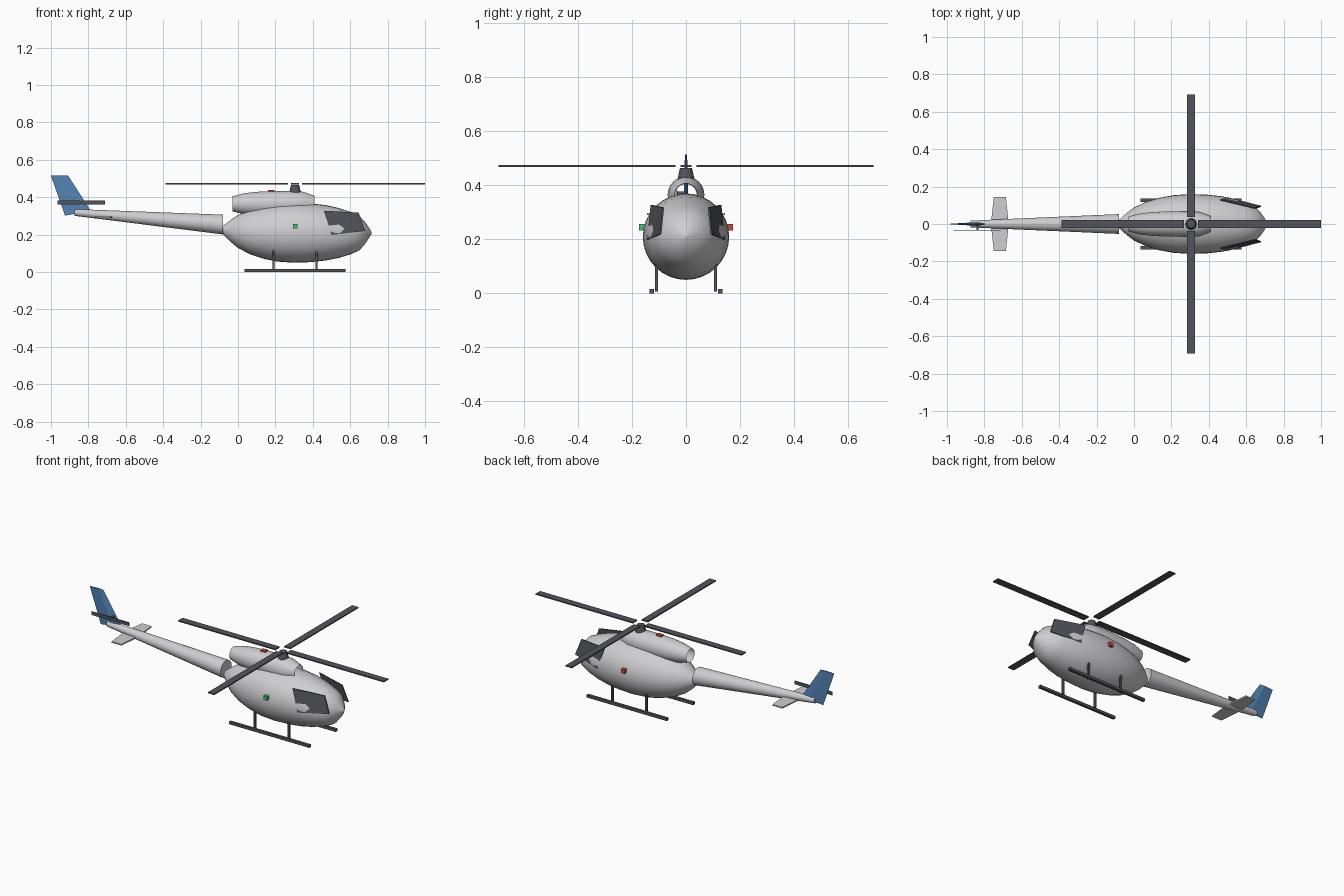
import bpy, bmesh, math
from mathutils import Vector

cube = bpy.data.objects.get("Cube")
if cube:
    bpy.data.objects.remove(cube, do_unlink=True)


def material(name, r, g, b):
    m = bpy.data.materials.new(name)
    m.use_nodes = True
    m.diffuse_color = (r, g, b, 1)
    m.node_tree.nodes["Principled BSDF"].inputs["Base Color"].default_value = (r, g, b, 1)
    return m


GREY = material("light grey paint", 0.62, 0.62, 0.64)
DARK = material("dark grey", 0.085, 0.09, 0.105)
BLUE = material("blue paint", 0.085, 0.23, 0.47)
GREEN = material("green light", 0.05, 0.55, 0.2)
RED = material("red light", 0.6, 0.07, 0.06)


def finish(name, bm, mat, smooth=False):
    bmesh.ops.recalc_face_normals(bm, faces=bm.faces)
    mesh = bpy.data.meshes.new(name)
    bm.to_mesh(mesh)
    bm.free()
    mesh.materials.append(mat)
    ob = bpy.data.objects.new(name, mesh)
    bpy.context.collection.objects.link(ob)
    if smooth:
        bpy.ops.object.select_all(action="DESELECT")
        ob.select_set(True)
        bpy.context.view_layer.objects.active = ob
        bpy.ops.object.shade_smooth_by_angle(angle=math.radians(32))
    return ob


def loft(name, mat, stations, sides=32, caps=True):
    """Round shell along x; each station is (x, centre z, radius)."""
    bm = bmesh.new()
    rings = []
    for x, z, r in stations:
        angles = [2 * math.pi * i / sides for i in range(sides)]
        rings.append([bm.verts.new((x, r * math.cos(a), z + r * math.sin(a))) for a in angles])
    for a, b in zip(rings, rings[1:]):
        for i in range(sides):
            j = (i + 1) % sides
            bm.faces.new((a[i], a[j], b[j], b[i]))
    if caps:
        bm.faces.new(rings[0])
        bm.faces.new(rings[-1])
    return finish(name, bm, mat, True)


def box(name, mat, centre, size):
    bm = bmesh.new()
    bmesh.ops.create_cube(bm, size=1)
    for v in bm.verts:
        v.co = Vector(centre) + Vector([c * s for c, s in zip(v.co, size)])
    return finish(name, bm, mat)


def plate(name, mat, points, offset):
    """Flat outline extruded by an offset vector, centred on the outline."""
    bm = bmesh.new()
    half = Vector(offset) / 2
    face = bm.faces.new([bm.verts.new(Vector(p) - half) for p in points])
    new = bmesh.ops.extrude_face_region(bm, geom=[face])["geom"]
    bmesh.ops.translate(bm, vec=half * 2, verts=[g for g in new if isinstance(g, bmesh.types.BMVert)])
    return finish(name, bm, mat)


# Fuselage, tail boom and open engine cowling
loft("fuselage", GREY, [
    (-0.08, 0.225, 0.022), (-0.04, 0.22, 0.058), (0, 0.217, 0.088), (0.06, 0.214, 0.117),
    (0.13, 0.212, 0.139), (0.21, 0.21, 0.154), (0.3, 0.21, 0.16), (0.39, 0.21, 0.157),
    (0.47, 0.21, 0.148), (0.54, 0.209, 0.133), (0.6, 0.208, 0.114), (0.65, 0.208, 0.092),
    (0.685, 0.209, 0.052), (0.715, 0.21, 0.004)])
loft("tail_boom", GREY, [(-0.875, 0.319, 0.018), (-0.08, 0.254, 0.053)])
loft("engine_cowling", GREY, [
    (-0.03, 0.365, 0.04), (0.03, 0.365, 0.056), (0.1, 0.365, 0.064), (0.2, 0.365, 0.068),
    (0.3, 0.365, 0.068), (0.35, 0.365, 0.064), (0.41, 0.365, 0.042)], caps=False)

# Rotor hub and four blades
HUB = 0.305
bm = bmesh.new()
bmesh.ops.create_cone(bm, cap_ends=True, segments=16, radius1=0.031, radius2=0.022, depth=0.04)
bmesh.ops.translate(bm, vec=(HUB, 0, 0.445), verts=bm.verts)
finish("rotor_hub", bm, DARK, True)
for i in range(4):
    blade = box("rotor_blade_%d" % (i + 1), DARK, (0.366, 0, 0), (0.655, 0.042, 0.007))
    blade.location = (HUB, 0, 0.472)
    blade.rotation_euler.z = i * math.pi / 2

# Tail fin with a lens-shaped section thinning upward
bm = bmesh.new()
sections = []
for back, front, z, zf, t in ((-0.925, -0.785, 0.302, 0.325, 0.01), (-1, -0.908, 0.515, 0.515, 0.004)):
    mid = front + (back - front) * 0.35
    zm = zf + (z - zf) * 0.35
    sections.append([bm.verts.new(p) for p in
                     ((back, 0, z), (mid, -t, zm), (front, 0, zf), (mid, t, zm))])
low, high = sections
for i in range(4):
    j = (i + 1) % 4
    bm.faces.new((low[i], low[j], high[j], high[i]))
bm.faces.new(low)
bm.faces.new(high)
finish("tail_fin", bm, BLUE)

# Tail stabiliser
half = [(-0.765, 0), (-0.75, 0.145), (-0.685, 0.145), (-0.67, 0)]
outline = half + [(x, -y) for x, y in reversed(half[1:3])]
plate("stabiliser", GREY, [(x, y, 0.294) for x, y in outline], (0, 0, 0.008))

# Tail rotor
for side, name in ((-1, "rear"), (1, "front")):
    box("tail_rotor_blade_" + name, DARK, (-0.837 + side * 0.066, -0.033, 0.371), (0.122, 0.004, 0.021))
box("tail_rotor_shaft", DARK, (-0.837, -0.018, 0.371), (0.012, 0.034, 0.012))

# Paired parts: windows, skids, struts and side lights
for s, side, lamp in ((1, "left", RED), (-1, "right", GREEN)):
    pane = [(0.46, 0.128, 0.328), (0.645, 0.084, 0.318), (0.68, 0.094, 0.22), (0.5, 0.141, 0.198)]
    plate("window_" + side, DARK, [(x, s * y, z) for x, y, z in pane], (0, 0.006, 0))
    box("skid_" + side, DARK, (0.305, s * 0.127, 0.008), (0.54, 0.017, 0.016))
    for x, end in ((0.19, "rear"), (0.42, "front")):
        box("strut_%s_%s" % (end, side), DARK, (x, s * 0.109, 0.07), (0.012, 0.012, 0.124))
    box("side_light_" + side, lamp, (0.305, s * 0.162, 0.245), (0.024, 0.024, 0.024))
box("top_light", RED, (0.177, 0, 0.432), (0.034, 0.024, 0.016))
